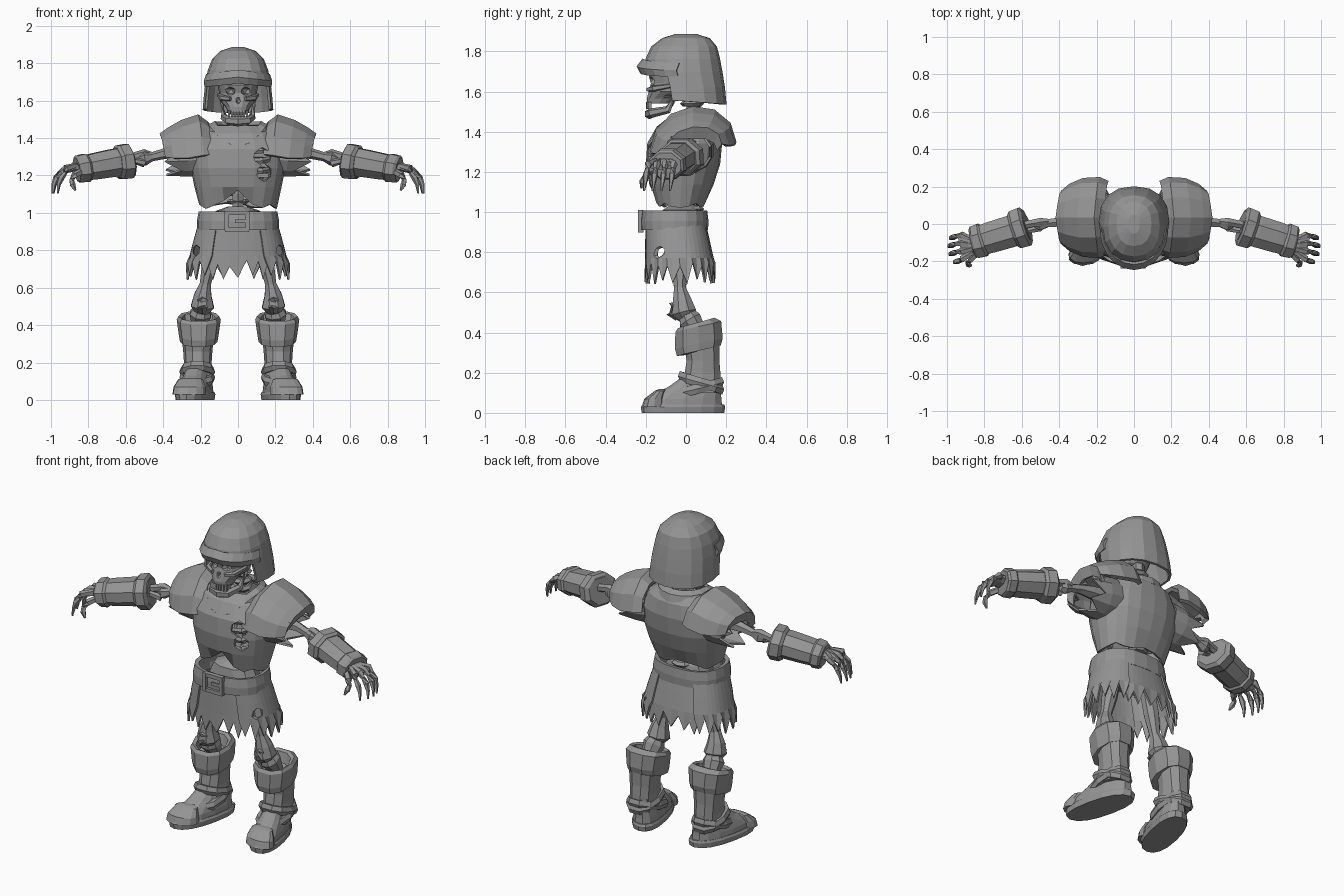
import bpy, bmesh, math, random
from mathutils import Vector

random.seed(4)
if "Cube" in bpy.data.objects:
    bpy.data.objects.remove(bpy.data.objects["Cube"], do_unlink=True)

grey = bpy.data.materials.new("plain_grey")
grey.use_nodes = True
grey.diffuse_color = (0.3, 0.3, 0.3, 1)
grey.node_tree.nodes["Principled BSDF"].inputs["Base Color"].default_value = (0.3, 0.3, 0.3, 1)


def make(name, bm, thick=0, sx=1):
    bm = bm.copy()
    for v in bm.verts:
        v.co.x *= sx
    bmesh.ops.recalc_face_normals(bm, faces=bm.faces)
    mesh = bpy.data.meshes.new(name)
    bm.to_mesh(mesh)
    bm.free()
    mesh.materials.append(grey)
    ob = bpy.data.objects.new(name, mesh)
    bpy.context.collection.objects.link(ob)
    if thick:
        mod = ob.modifiers.new("thickness", "SOLIDIFY")
        mod.thickness, mod.offset = thick, 0
    return ob


def finish(name, bm, pair, thick=0):
    if pair:
        return [make("left_" + name, bm, thick), make("right_" + name, bm, thick, -1)]
    return [make(name, bm, thick)]


def power(v, p):
    return math.copysign(abs(v) ** p, v)


def ring(z, rx, yf, yb, n=16, x=0, p=0.85, dz=None, skew=0, arc=None):
    # Horizontal outline between a front and a back depth
    pts = []
    for i in range(n):
        t = arc[0] + (arc[1] - arc[0]) * i / (n - 1) if arc else 2 * math.pi * i / n
        c, s = math.cos(t), math.sin(t)
        y = (yf + yb) / 2 + (yb - yf) / 2 * power(s, p)
        pts.append(Vector((x + rx * power(c, p) - skew * y, y, z + (dz(c, s) if dz else 0))))
    return pts


def loft(name, rings, caps=True, closed=True, pair=False, thick=0, drop=None):
    bm = bmesh.new()
    rows = [[bm.verts.new(p) for p in r] for r in rings]
    n = len(rows[0])
    for a, b in zip(rows, rows[1:]):
        for i in range(n if closed else n - 1):
            j = (i + 1) % n
            bm.faces.new((a[i], a[j], b[j], b[i]))
    if caps:
        bm.faces.new(rows[0])
        bm.faces.new(rows[-1])
    if drop:
        gone = [f for f in bm.faces if drop(f.calc_center_median())]
        bmesh.ops.delete(bm, geom=gone, context="FACES")
    return finish(name, bm, pair, thick)


def tube_rings(pts, radii, n=6):
    pts = [Vector(p) for p in pts]
    rows = []
    for i, p in enumerate(pts):
        t = (pts[min(i + 1, len(pts) - 1)] - pts[max(i - 1, 0)]).normalized()
        up = Vector((0, 1, 0)) if abs(t.z) > 0.8 else Vector((0, 0, 1))
        u = t.cross(up).normalized()
        v = u.cross(t)
        a, b = radii[i] if isinstance(radii[i], tuple) else (radii[i], radii[i])
        angles = [2 * math.pi * (k + 0.5) / n for k in range(n)]
        rows.append([p + u * a * math.cos(w) + v * b * math.sin(w) for w in angles])
    return rows


def tube(name, pts, radii, n=6, pair=False):
    return loft(name, tube_rings(pts, radii, n), pair=pair)


def box(name, center, size, pair=False):
    bm = bmesh.new()
    bmesh.ops.create_cube(bm, size=1)
    for v in bm.verts:
        v.co = Vector(a * b for a, b in zip(v.co, size)) + Vector(center)
    return finish(name, bm, pair)


def cut(ob, blobs):
    # Carve ellipsoid hollows, given as centre and size
    for center, size in blobs:
        bm = bmesh.new()
        bmesh.ops.create_icosphere(bm, subdivisions=1, radius=1)
        for v in bm.verts:
            v.co = Vector(a * b for a, b in zip(v.co, size)) + Vector(center)
        cutter = make("cutter", bm)
        mod = ob.modifiers.new("hole", "BOOLEAN")
        mod.operation, mod.object, mod.solver = "DIFFERENCE", cutter, "EXACT"
        mesh = bpy.data.meshes.new_from_object(ob.evaluated_get(bpy.context.evaluated_depsgraph_get()))
        ob.modifiers.clear()
        ob.data = mesh
        bpy.data.objects.remove(cutter, do_unlink=True)


# Helmet: faceted dome, open at the face, with a pointed brow band
dome = [(1.55, .182, -.17, .195), (1.62, .176, -.18, .187), (1.695, .168, -.2, .175),
        (1.76, .155, -.195, .163), (1.82, .132, -.168, .148), (1.86, .09, -.115, .115), (1.88, .03, -.05, .05)]
shell = [ring(*d, dz=(lambda c, s: -.015 * s) if d[0] < 1.6 else None) for d in dome]
shell.append([Vector((0, 0, 1.88))] * 16)
loft("helmet", shell, caps=False, thick=.014, drop=lambda c: c.z < 1.69 and c.y < -.05)
front = (math.pi * 1.02, math.pi * 1.98)
peak = lambda c, s: .02 * (1 - abs(c)) - .01
loft("helmet_brow", [ring(z, rx, yf, .17, 11, p=1, dz=peak, arc=front)
     for z, rx, yf in ((1.685, .172, -.222), (1.715, .175, -.238), (1.75, .164, -.21))],
     caps=False, closed=False, thick=.016)

# Skull, carved sockets, jaw and teeth
skull = loft("skull", [ring(*r, n=14) for r in (
    (1.54, .055, -.195, -.08), (1.565, .066, -.197, -.04), (1.6, .098, -.188, .05),
    (1.64, .1, -.178, .09), (1.685, .11, -.19, .11), (1.75, .1, -.15, .1))])[0]
cut(skull, [((x, -.185, 1.65), (.034, .045, .027)) for x in (.045, -.045)]
    + [((0, -.2, 1.603), (.018, .03, .026))]
    + [((x, -.08, 1.565), (.032, .05, .03)) for x in (.095, -.095)])
tube("jaw", [(-.085, -.04, 1.59), (-.075, -.09, 1.51), (-.05, -.17, 1.493), (0, -.182, 1.488),
             (.05, -.17, 1.493), (.075, -.09, 1.51), (.085, -.04, 1.59)], [.014, .02, .024, .026, .024, .02, .014])
for i in range(7):
    x = (i - 3) * .016
    box("tooth_%d" % i, (x, -.19 + 4 * x * x, 1.53), (.012, .016, .035))
tube("cheekbone", [(.04, -.188, 1.61), (.085, -.16, 1.615), (.105, -.07, 1.63)], [.012, .016, .01], 5, True)

# Spine, ribs and pelvis
tube("spine", [(0, .03, .9), (0, .0, 1.1), (0, .04, 1.3), (0, .035, 1.6)], [.035] * 4)
for i in range(7):
    z = 1.0 + .045 * i if i < 3 else 1.39 + .045 * (i - 3)
    loft("vertebra_%d" % i, [ring(z + d, r, .03 - r, .03 + r, 8) for d, r in ((0, .045), (.015, .06), (.03, .045))])
loft("pelvis", [ring(*r, n=10) for r in ((.85, .1, -.1, .06), (.95, .15, -.13, .07), (1.01, .12, -.12, .06), (1.035, .05, -.08, .05))])
for i in range(4):
    z = 1.17 + .055 * i
    tube("rib_%d" % i, [(.02, .1, z + .03), (.17, .06, z + .03), (.2, -.07, z + .015), (.13, -.15, z), (.03, -.16, z - .01)],
         [(.012, .017)] * 5, 5, True)

# Breastplate with a notched hem, a torn hole and a collar
hem = lambda c, s: max(0, 1 - abs(c) / .42) * (.09 if s < 0 else .02) + .012 * math.sin(c * 17)
chest = loft("breastplate", [ring(*r, n=20, dz=hem if r[0] < 1.05 else None) for r in (
    (1.035, .2, -.145, .085), (1.14, .225, -.175, .13), (1.24, .245, -.192, .162), (1.34, .248, -.185, .172),
    (1.42, .2, -.14, .16), (1.46, .14, -.09, .13))], caps=False, thick=.016)[0]
cut(chest, [((.13, -.17, 1.3), (.055, .08, .05)), ((.14, -.17, 1.215), (.045, .08, .05))])
vee = lambda c, s: -.115 * max(0, -s) ** 2
loft("collar", [ring(z, rx, yf, yb, 16, p=1, dz=vee) for z, rx, yf, yb in (
    (1.425, .165, -.178, .155), (1.465, .15, -.175, .145), (1.48, .12, -.135, .115))], caps=False, thick=.022)

# Belt and buckle
loft("belt", [ring(z, r, -.205 - d, .09 + d, 20, p=.8) for z, r, d in ((.91, .207, .008), (.955, .208, .01), (1.005, .198, .004))],
     caps=False, thick=.024)
for z in (.91, 1.0):
    box("buckle_bar", (-.005, -.225, z), (.13, .028, .022))
for x in (-.06, .05):
    box("buckle_post", (x, -.225, .955), (.022, .028, .1))
box("buckle_tongue", (.02, -.225, .955), (.07, .02, .018))


# Torn skirt in overlapping panels
def panel(name, a0, a1, n, grow, pair=False):
    rows = [ring(z, rx + grow, yf - grow, yb + grow, n, p=.8, arc=(math.radians(a0), math.radians(a1)))
            for z, rx, yf, yb in ((.97, .188, -.195, .085), (.86, .22, -.197, .11), (.77, .243, -.198, .13), (.7, .262, -.2, .14))]
    for i, p in enumerate(rows[-1]):
        p.z += random.uniform(-.06, -.03) if i % 2 else random.uniform(.01, .05)
    return loft(name, rows, False, False, pair, .012)


panel("skirt_front", 238, 302, 11, 0)
panel("skirt_back", 55, 125, 11, .002)
for flap in panel("skirt_side", -62, 62, 17, .01, True):
    side = 1 if flap.name.startswith("left") else -1
    cut(flap, [((side * .225, -.15, .8), (.022, .09, .034))])

# Leg bones
tube("thigh_bone", [(.12, -.03, .88), (.15, -.03, .74), (.175, -.03, .62), (.188, -.02, .56), (.19, -.01, .5), (.195, 0, .47)],
     [.045, .045, .032, .05, .066, .04], 8, True)
tube("kneecap", [(.19, -.03, .545), (.19, -.06, .525), (.19, -.07, .5), (.19, -.04, .47)], [.015, .032, .03, .015], 6, True)
tube("shin_bone", [(.19, .0, .5), (.2, .02, .46), (.205, .06, .4), (.21, .08, .3)], [.04, .062, .045, .035], 8, True)

# Boots
tilt = lambda c, s: .028 * s
loft("boot_cuff", [ring(z, rx, yf, yb, 10, .21, dz=tilt) for z, rx, yf, yb in (
    (.315, .085, 0, .16), (.31, .1, -.05, .178), (.345, .106, -.06, .188), (.43, .118, -.058, .18),
    (.448, .108, -.045, .145), (.44, .09, -.025, .125), (.38, .08, 0, .11))], pair=True)
loft("boot_shaft", [ring(z, rx, yf, yb, 10, .215) for z, rx, yf, yb in (
    (.1, .08, -.03, .18), (.2, .074, -.01, .175), (.26, .078, 0, .17), (.36, .088, -.02, .172))], pair=True)
for i, (z, yf) in enumerate(((.115, -.07), (.155, -.035))):
    loft("ankle_strap_%d" % i, [ring(z + h, .086 + d, yf - d, .185 + d, 10, .218, dz=lambda c, s: .035 * s * (1 - 2 * i) - .01 * i)
         for h, d in ((-.02, 0), (.005, .01), (.03, 0))], pair=True)
loft("boot_sole", [ring(z, rx, yf, yb, 16, .226, skew=.22) for z, rx, yf, yb in (
    (0, .09, -.22, .19), (.03, .094, -.225, .195), (.042, .088, -.215, .19))], pair=True)
loft("boot_foot", [ring(z, rx, yf, yb, 14, .226, skew=.2) for z, rx, yf, yb in (
    (.03, .086, -.212, .185), (.07, .082, -.2, .18), (.1, .074, -.15, .178), (.13, .066, -.09, .175), (.18, .055, -.02, .17))], pair=True)
loft("toe_cap", [ring(z, rx, yf, -.1, 12, .228, skew=.2) for z, rx, yf in (
    (.03, .09, -.22), (.07, .086, -.208), (.11, .066, -.155), (.118, .04, -.135))], pair=True)

# Shoulder plates: arches stepping outward, with a folded rim
arches = []
for x, ry, zb, h in ((.17, .185, 1.33, .15), (.215, .205, 1.325, .19), (.3, .2, 1.31, .175), (.37, .17, 1.31, .135),
                     (.408, .14, 1.32, .1), (.385, .125, 1.29, .08)):
    lean = math.pi / 6
    arches.append([Vector((x - .01 * abs(k - 3), .035 + ry * math.cos(k * lean), zb + h * math.sin(k * lean)
                           + .02 * math.cos(k * lean))) for k in range(7)])
loft("shoulder_plate", arches, False, False, True, .024)

# Torn sleeves
sleeve = tube_rings([(.19, .01, 1.32), (.27, .01, 1.31), (.35, .01, 1.3)], [(.12, .12), (.125, .115), (.115, .1)], 12)
for i, p in enumerate(sleeve[-1]):
    p.x += .045 if i % 2 else -.04
loft("sleeve", sleeve, caps=False, pair=True, thick=.012)

# Arm bones
tube("upper_arm_bone", [(.2, .01, 1.33), (.32, .01, 1.325), (.4, .01, 1.315), (.46, .005, 1.3), (.5, 0, 1.29), (.53, 0, 1.285)],
     [.05, .04, .028, .024, .038, .022], 6, True)
tube("forearm_bone_upper", [(.46, .015, 1.31), (.5, .01, 1.315), (.56, 0, 1.3), (.64, -.02, 1.28)], [.015, .026, .022, .03], 6, True)
tube("forearm_bone_lower", [(.5, -.02, 1.265), (.56, -.035, 1.28), (.64, -.04, 1.27)], [.022, .016, .025], 6, True)

# Bracers
tube("bracer", [(.575, -.01, 1.28), (.66, -.04, 1.268), (.76, -.07, 1.25), (.86, -.1, 1.232)],
     [(.085, .075), (.092, .08), (.09, .076), (.082, .068)], 8, True)
tube("bracer_cuff", [(.572, -.01, 1.28), (.585, -.014, 1.277), (.632, -.03, 1.27), (.647, -.035, 1.268)],
     [(.09, .085), (.115, .1), (.112, .098), (.095, .085)], 8, True)
tube("bracer_rim", [(.8, -.082, 1.243), (.812, -.086, 1.241), (.85, -.097, 1.234), (.862, -.1, 1.232)],
     [(.085, .072), (.098, .082), (.094, .078), (.082, .068)], 8, True)

# Skeletal hands
tube("palm", [(.83, -.1, 1.24), (.88, -.11, 1.242), (.925, -.122, 1.225)], [(.05, .03), (.06, .022), (.07, .014)], 8, True)
for i in range(4):
    y, reach = -.06 - .043 * i, (0, .008, .002, -.022)[i]
    tube("finger_%d" % i, [(.86, -.09 - .02 * i, 1.255), (.92, y, 1.238), (.945 + reach, y - .004, 1.215),
         (.967 + reach, y - .01, 1.187), (.981 + reach, y - .014, 1.15), (.986 + reach, y - .02, 1.105)],
         [.014, .02, .012, .017, .011, .005], 5, True)
tube("thumb", [(.84, -.16, 1.22), (.875, -.19, 1.2), (.89, -.205, 1.175), (.885, -.218, 1.15), (.87, -.222, 1.12)],
     [.018, .02, .014, .016, .006], 5, True)
